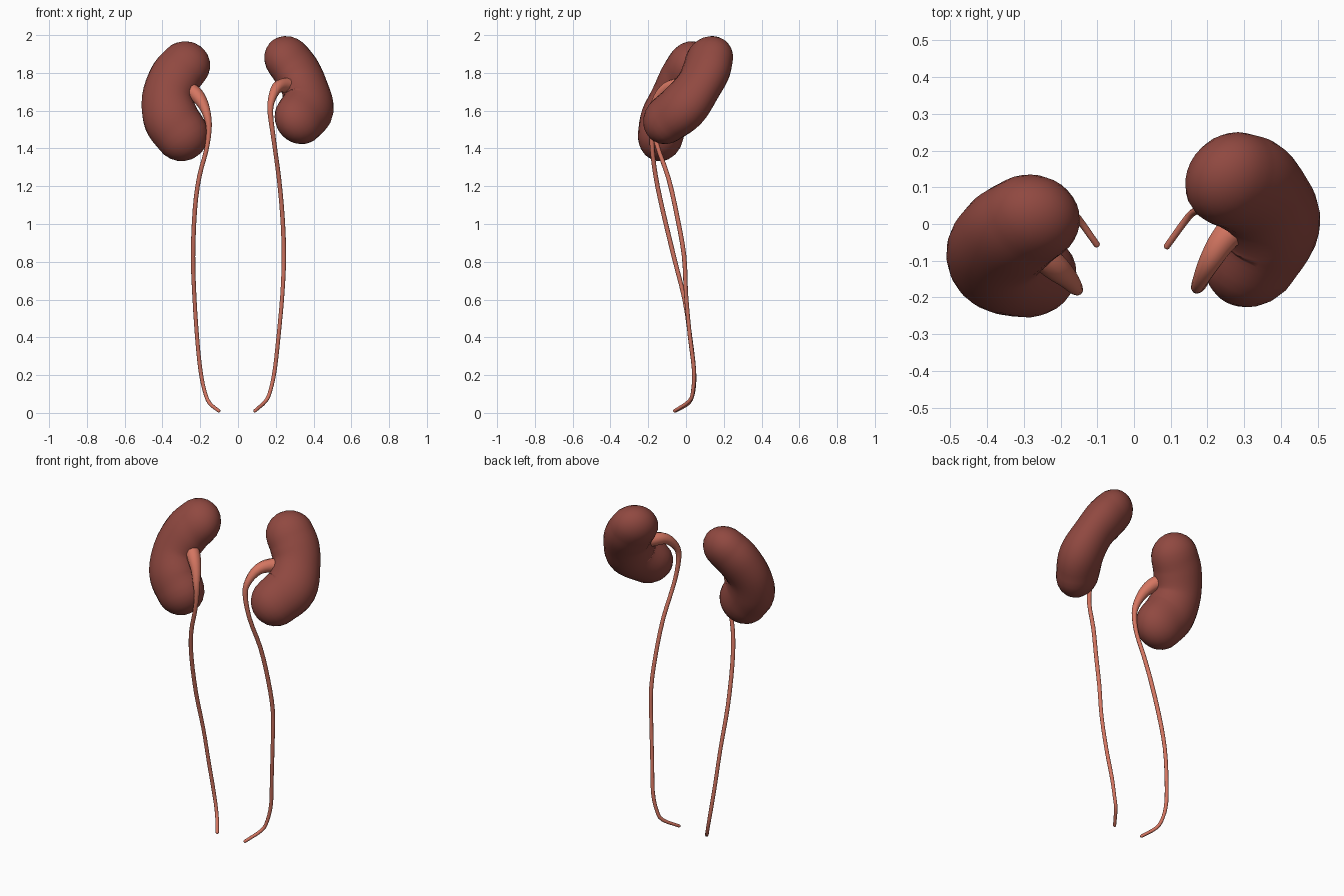
import bpy, bmesh, math
from mathutils import Vector


def material(name, rgb):
    m = bpy.data.materials.new(name)
    m.diffuse_color = (*rgb, 1)
    return m


KIDNEY = material("kidney brown red", (0.28, 0.066, 0.052))
URETER = material("ureter salmon", (0.66, 0.18, 0.12))


def smooth_path(pts, steps):
    """Catmull-Rom through (x, y, z, radius) points."""
    p = [Vector(q) for q in pts]
    p = [2 * p[0] - p[1]] + p + [2 * p[-1] - p[-2]]
    out = []
    for i in range(1, len(p) - 2):
        a, b, c, d = p[i - 1:i + 3]
        for k in range(steps):
            t = k / steps
            out.append(0.5 * (2 * b + (c - a) * t + (2 * a - 5 * b + 4 * c - d) * t * t
                              + (3 * b - a - 3 * c + d) * t ** 3))
    out.append(p[-2])
    return out


def sweep(name, pts, ref, mat, flat=1.0, sides=10, steps=3, cap=5):
    """Tube of varying radius with rounded ends; flat scales it along ref."""
    path = smooth_path(pts, steps)
    ref = Vector(ref).normalized()
    n = len(path)
    rings = []                                    # centre, tangent, radius
    for i, q in enumerate(path):
        t = (path[min(i + 1, n - 1)] - path[max(i - 1, 0)]).to_3d().normalized()
        rings.append((q.to_3d(), t, q.w))

    def dome(ring, sign):
        c, t, r = ring
        return [(c + t * sign * r * math.sin(a), t, r * math.cos(a))
                for a in (math.pi / 2 * k / cap for k in range(1, cap + 1))]

    rings = dome(rings[0], -1)[::-1] + rings + dome(rings[-1], 1)
    bm = bmesh.new()
    loops = []
    for c, t, r in rings:
        u = t.cross(ref).normalized()
        w = u.cross(t)
        loops.append([bm.verts.new(c + u * r * math.cos(a) + w * r * flat * math.sin(a))
                      for a in (2 * math.pi * k / sides for k in range(sides))])
    for a, b in zip(loops, loops[1:]):
        for k in range(sides):
            j = (k + 1) % sides
            bm.faces.new((a[k], a[j], b[j], b[k]))
    bmesh.ops.remove_doubles(bm, verts=bm.verts, dist=1e-5)
    bmesh.ops.recalc_face_normals(bm, faces=bm.faces)
    for f in bm.faces:
        f.smooth = True
    me = bpy.data.meshes.new(name)
    bm.to_mesh(me)
    bm.free()
    me.materials.append(mat)
    ob = bpy.data.objects.new(name, me)
    bpy.context.collection.objects.link(ob)
    return ob


# Kidneys: thick C-shaped bodies, upper lobe to lower lobe
sweep("kidney_right_side",
      [(0.268, 0.122, 1.866, 0.136), (0.312, 0.105, 1.805, 0.138), (0.35, 0.066, 1.73, 0.134),
       (0.37, -0.012, 1.625, 0.146), (0.325, -0.098, 1.557, 0.139)],
      (0.61, -0.61, 0.5), KIDNEY, flat=0.83, sides=24, steps=5, cap=6)
sweep("kidney_left_side",
      [(-0.282, 0.014, 1.838, 0.135), (-0.332, -0.02, 1.775, 0.139), (-0.373, -0.07, 1.67, 0.136),
       (-0.355, -0.115, 1.56, 0.147), (-0.299, -0.133, 1.475, 0.143)],
      (-0.2, -0.9, 0.38), KIDNEY, flat=0.85, sides=24, steps=5, cap=6)

# Ureters: funnel-shaped pelvis at the notch narrowing to a long thin tube
sweep("ureter_right_side",
      [(0.32, 0.03, 1.725, 0.045), (0.25, -0.035, 1.733, 0.040), (0.208, -0.10, 1.722, 0.031),
       (0.18, -0.155, 1.665, 0.021), (0.171, -0.175, 1.59, 0.015), (0.19, -0.16, 1.44, 0.012),
       (0.217, -0.092, 1.24, 0.012), (0.236, -0.045, 1.03, 0.012), (0.243, -0.01, 0.83, 0.012),
       (0.235, 0.0, 0.63, 0.011), (0.215, 0.02, 0.41, 0.011), (0.195, 0.042, 0.23, 0.011),
       (0.172, 0.037, 0.12, 0.010), (0.147, 0.018, 0.063, 0.010), (0.090, -0.060, 0.011, 0.009)],
      (0.75, -0.65, 0), URETER)
sweep("ureter_left_side",
      [(-0.28, -0.06, 1.73, 0.04), (-0.222, -0.11, 1.685, 0.039), (-0.183, -0.145, 1.63, 0.029),
       (-0.160, -0.173, 1.56, 0.02), (-0.154, -0.18, 1.49, 0.014), (-0.168, -0.178, 1.39, 0.012),
       (-0.205, -0.16, 1.25, 0.012), (-0.228, -0.125, 1.08, 0.012), (-0.238, -0.065, 0.83, 0.012),
       (-0.230, -0.008, 0.6, 0.011), (-0.215, 0.025, 0.38, 0.011), (-0.198, 0.043, 0.22, 0.011),
       (-0.178, 0.04, 0.12, 0.010), (-0.152, 0.015, 0.053, 0.010), (-0.102, -0.055, 0.011, 0.009)],
      (-0.75, -0.65, 0), URETER)
